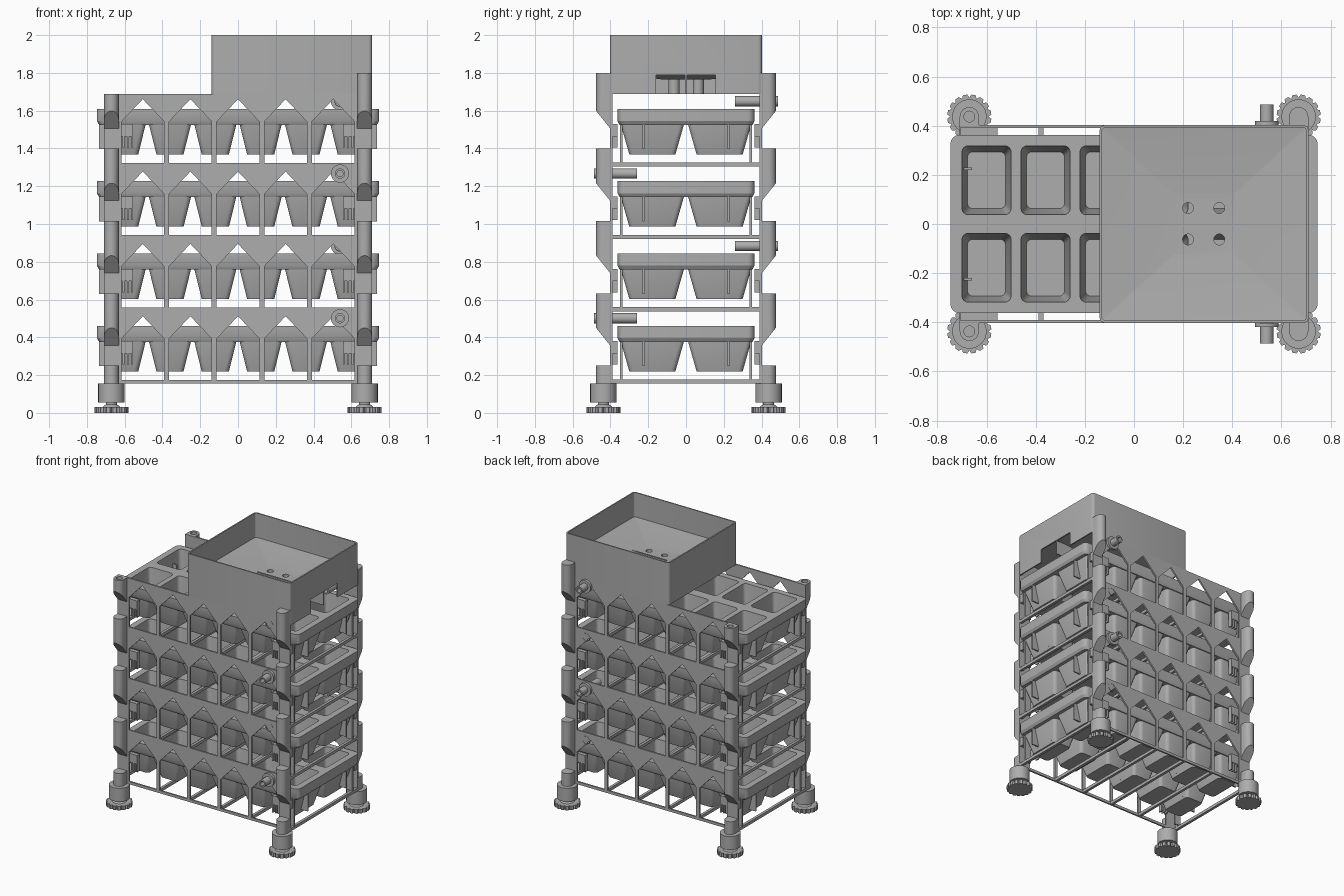
import bpy, bmesh, math

if "Cube" in bpy.data.objects:
    bpy.data.objects.remove(bpy.data.objects["Cube"])

grey = bpy.data.materials.new("plain grey")
grey.use_nodes = True
grey.diffuse_color = (0.42, 0.42, 0.42, 1)
grey.node_tree.nodes["Principled BSDF"].inputs["Base Color"].default_value = grey.diffuse_color

PITCH, BASE, TIERS = 0.383, 0.155, 4
TOP = BASE + PITCH * TIERS
PX, PY = 0.67, 0.437            # post centre
SIGNS = (-1, 1)


# --- helpers ---
def ring(x, y, r, z, n=24):
    return [(x + r * math.cos(2 * math.pi * i / n), y + r * math.sin(2 * math.pi * i / n), z)
            for i in range(n)]


def ring_y(x, z, r, y, n=24):
    return [(px, y, pz) for px, pz, _ in ring(x, z, r, 0, n)]


def rounded(x, y, hx, hy, r, z, n=4):
    pts = []
    for k, (sx, sy) in enumerate(((1, 1), (-1, 1), (-1, -1), (1, -1))):
        for i in range(n + 1):
            a = math.pi / 2 * (k + i / n)
            pts.append((x + sx * (hx - r) + r * math.cos(a), y + sy * (hy - r) + r * math.sin(a), z))
    return pts


def loft(bm, loops, closed=False):
    rows = [[bm.verts.new(p) for p in loop] for loop in loops]
    pairs = list(zip(rows, rows[1:]))
    if closed:
        pairs.append((rows[-1], rows[0]))
    else:
        bm.faces.new(rows[0])
        bm.faces.new(rows[-1])
    n = len(rows[0])
    for a, b in pairs:
        for i in range(n):
            j = (i + 1) % n
            bm.faces.new((a[i], a[j], b[j], b[i]))


def box(bm, x0, x1, y0, y1, z0, z1):
    loft(bm, [[(x0, y0, z), (x1, y0, z), (x1, y1, z), (x0, y1, z)] for z in (z0, z1)])


def tube(bm, x, y, ro, ri, z0, z1):
    loft(bm, [ring(x, y, ro, z0), ring(x, y, ro, z1), ring(x, y, ri, z1), ring(x, y, ri, z0)], True)


def tube_y(bm, x, z, ro, ri, y0, y1):
    loft(bm, [ring_y(x, z, ro, y0), ring_y(x, z, ro, y1), ring_y(x, z, ri, y1), ring_y(x, z, ri, y0)], True)


def finish(name, bm):
    bmesh.ops.recalc_face_normals(bm, faces=bm.faces)
    me = bpy.data.meshes.new(name)
    bm.to_mesh(me)
    bm.free()
    me.materials.append(grey)
    ob = bpy.data.objects.new(name, me)
    bpy.context.collection.objects.link(ob)
    return ob


def carve(ob, cutter_bm):
    cutter = finish("cutter", cutter_bm)
    mod = ob.modifiers.new("cut", "BOOLEAN")
    mod.operation, mod.solver, mod.object = "DIFFERENCE", "EXACT", cutter
    bpy.context.view_layer.update()
    me = bpy.data.meshes.new_from_object(ob.evaluated_get(bpy.context.evaluated_depsgraph_get()))
    ob.modifiers.clear()
    ob.data = me
    bpy.data.objects.remove(cutter)


def stack(ob, name):
    ob.name = name + "_1"
    ob.location.z = BASE
    for k in range(1, TIERS):
        c = ob.copy()
        c.name = f"{name}_{k + 1}"
        c.location.z = BASE + k * PITCH
        bpy.context.collection.objects.link(c)


# --- side panels with house-shaped windows ---
bm, cut = bmesh.new(), bmesh.new()
for s in SIGNS:
    box(bm, -0.71, 0.71, s * 0.39, s * 0.402, 0, PITCH)
for i in range(-2, 3):
    x, w = i * 0.252, 0.113
    house = [(x - w, 0.02), (x + w, 0.02), (x + w, 0.238), (x, 0.357), (x - w, 0.238)]
    loft(cut, [[(px, y, pz) for px, pz in house] for y in (-0.5, 0.5)])
panel = finish("side_panels", bm)
carve(panel, cut)
stack(panel, "side_panels")

# --- base crossbars and tray supports ---
bm = bmesh.new()
for x in (-0.7, -0.378, -0.126, 0.126, 0.378, 0.7):
    box(bm, x - 0.01, x + 0.01, -0.392, 0.392, 0, 0.022)
for sx in SIGNS:
    for sy in SIGNS:
        box(bm, sx * 0.655, sx * 0.705, sy * 0.335, sy * 0.35, 0.02, 0.225)
        box(bm, sx * 0.555, sx * 0.705, sy * 0.362, sy * 0.392, 0.16, 0.225)
        for x in (0.56, 0.583, 0.606):
            box(bm, sx * (x - 0.005), sx * (x + 0.005), sy * 0.362, sy * 0.392, 0.1, 0.165)
stack(finish("crossbars", bm), "crossbars")


# --- corner posts: D-shaped peg below, sloped socket above ---
def d_shape(sx, sy, z, r=0.039):
    pts = [(r * math.cos(math.pi * i / 12), r * math.sin(math.pi * i / 12)) for i in range(13)]
    pts += [(-r, 0.395 - PY), (r, 0.395 - PY)]
    return [(sx * PX + x, sy * (PY + y), z(PY + y) if callable(z) else z) for x, y in pts]


bm = bmesh.new()
for sx in SIGNS:
    for sy in SIGNS:
        loft(bm, [d_shape(sx, sy, z) for z in (0, 0.095)])
        loft(bm, [d_shape(sx, sy, lambda y: 0.2 + (y - 0.4) * 1.25), d_shape(sx, sy, PITCH)])
posts = finish("corner_posts", bm)
cut = bmesh.new()
for sx in SIGNS:
    for sy in SIGNS:
        loft(cut, [ring(sx * PX, sy * PY, 0.022, z) for z in (0.3, 0.5)])
carve(posts, cut)
stack(posts, "corner_posts")

# --- planting trays: slab with two rows of six tapered cups ---
RIM, LOW = 0.306, 0.221
bm, cut = bmesh.new(), bmesh.new()
loft(bm, [rounded(0, 0, 0.735, 0.352, 0.03, LOW), rounded(0, 0, 0.747, 0.362, 0.035, LOW + 0.02),
          rounded(0, 0, 0.747, 0.362, 0.035, RIM)])
CUPS = [(0.24 * (i - 2.5), 0.178 * s) for i in range(6) for s in SIGNS]
for x, y in CUPS:
    loft(cut, [rounded(x, y, 0.1, 0.14, 0.025, z) for z in (0.1, 0.4)])
tray = finish("tray", bm)
carve(tray, cut)
stack(tray, "tray")

bm = bmesh.new()
for x, y in CUPS:
    loft(bm, [rounded(x, y, 0.077, 0.115, 0.02, 0.085),
              rounded(x, y, 0.1, 0.14, 0.025, RIM - 0.002),
              rounded(x, y, 0.112, 0.168, 0.025, RIM - 0.02),
              rounded(x, y, 0.112, 0.168, 0.025, LOW + 0.005),
              rounded(x, y, 0.072, 0.122, 0.025, 0.065)])
for sx in SIGNS:
    for sy in SIGNS:
        box(bm, sx * 0.66, sx * 0.735, sy * 0.22, sy * 0.23, 0.092, LOW + 0.01)
stack(finish("tray_cups", bm), "tray_cups")

# --- hose nozzles, alternating front and back ---
for k in range(TIERS):
    s = -1 if k % 2 == 0 else 1
    z = BASE + k * PITCH + 0.346
    bm = bmesh.new()
    tube_y(bm, 0.54, z, 0.027, 0.016, s * 0.26, s * 0.487)
    tube_y(bm, 0.54, z, 0.048, 0.02, s * 0.4, s * 0.42)
    tube_y(bm, 0.54, z, 0.03, 0.026, -s * 0.392, -s * 0.404)
    finish(f"hose_nozzle_{k + 1}", bm)

# --- hopper walls, with a service opening in one end ---
HX = 0.285
bm, cut = bmesh.new(), bmesh.new()
loft(bm, [rounded(HX, 0, 0.425, 0.402, 0.02, TOP), rounded(HX, 0, 0.425, 0.402, 0.02, 2),
          rounded(HX, 0, 0.415, 0.392, 0.012, 2), rounded(HX, 0, 0.415, 0.392, 0.012, TOP)], True)
box(cut, 0.6, 0.8, -0.158, 0.155, 1.6, 1.79)
hopper = finish("hopper_walls", bm)
carve(hopper, cut)

# --- sloped hopper floor with four drains ---
bm, cut, drains = bmesh.new(), bmesh.new(), bmesh.new()
loft(bm, [rounded(HX, 0, 0.125, 0.125, 0.005, 1.765), rounded(HX, 0, 0.418, 0.395, 0.012, 1.8),
          rounded(HX, 0, 0.418, 0.395, 0.012, 1.82), rounded(HX, 0, 0.125, 0.125, 0.005, 1.785)])
for x in (0.22, 0.347):
    for y in (-0.063, 0.065):
        loft(cut, [ring(x, y, 0.022, z) for z in (1.7, 1.9)])
        tube(drains, x, y, 0.029, 0.022, TOP, 1.77)
floor = finish("hopper_floor", bm)
carve(floor, cut)
box(drains, 0.16, 0.705, -0.004, 0.004, TOP, 1.79)
finish("hopper_drains", drains)

bm = bmesh.new()
for sy in SIGNS:
    loft(bm, [d_shape(1, sy, z) for z in (TOP, 1.8)])
finish("hopper_posts", bm)

# --- adjustable feet with scalloped discs ---
for sx in SIGNS:
    for sy in SIGNS:
        x, y = sx * PX, sy * PY
        bm = bmesh.new()
        loft(bm, [ring(x, y, 0.07, z, 32) for z in (0.055, BASE)])
        loft(bm, [ring(x, y, r, z) for r, z in ((0.055, 0.025), (0.03, 0.045), (0.03, 0.06))])
        disc = []
        for i in range(64):
            a, r = math.tau * i / 64, 0.078 if i % 4 == 0 else 0.09
            disc.append((x + r * math.cos(a), y + r * math.sin(a)))
        loft(bm, [[(px, py, z) for px, py in disc] for z in (0, 0.03)])
        finish(f"foot_{'left' if sx > 0 else 'right'}_{'back' if sy > 0 else 'front'}", bm)

# --- smooth round parts, keep edges sharp ---
bpy.ops.object.select_all(action="DESELECT")
for ob in bpy.context.collection.objects:
    if ob.type == "MESH":
        ob.select_set(True)
        bpy.context.view_layer.objects.active = ob
bpy.ops.object.shade_smooth_by_angle(angle=math.radians(30))
